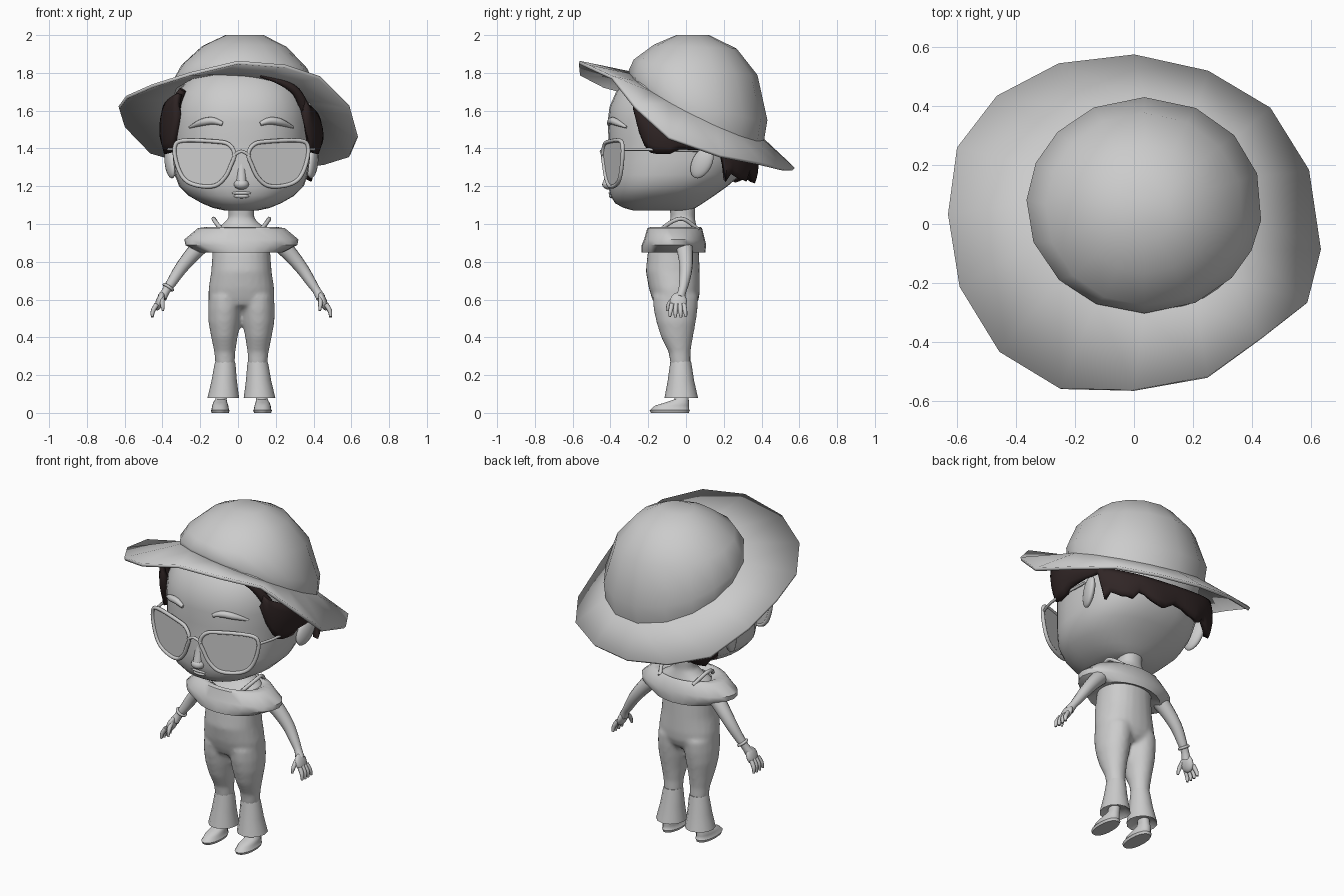
import bpy, bmesh, math, random
from mathutils import Vector

random.seed(4)
if "Cube" in bpy.data.objects:
    bpy.data.objects.remove(bpy.data.objects["Cube"])
CX = 0.018  # the figure stands slightly off the hat's centre


def material(name, rgb):
    m = bpy.data.materials.new(name)
    m.use_nodes = True
    m.diffuse_color = (*rgb, 1)
    m.node_tree.nodes["Principled BSDF"].inputs["Base Color"].default_value = (*rgb, 1)
    return m


GREY = material("light grey", (0.6, 0.6, 0.6))
BROWN = material("dark brown", (0.03, 0.019, 0.019))


def select(*obs):
    bpy.ops.object.select_all(action="DESELECT")
    for ob in obs:
        ob.select_set(True)
    bpy.context.view_layer.objects.active = obs[0]


def finish(ob, mat=GREY, angle=50):
    ob.data.materials.clear()
    ob.data.materials.append(mat)
    select(ob)
    bpy.ops.object.shade_smooth_by_angle(angle=math.radians(angle))
    return ob


def skin(name, rings, mat=GREY, closed=True, cap=(True, True), angle=50, solid=0):
    """Join rows of points into one surface."""
    bm = bmesh.new()
    rows = [[bm.verts.new(p) for p in r] for r in rings]
    n = len(rows[0])
    for a, b in zip(rows, rows[1:]):
        for i in range(n if closed else n - 1):
            j = (i + 1) % n
            bm.faces.new((a[i], a[j], b[j], b[i]))
    for row, on in zip((rows[0], rows[-1]), cap):
        if on:
            bm.faces.new(row)
    bmesh.ops.recalc_face_normals(bm, faces=bm.faces)
    me = bpy.data.meshes.new(name)
    bm.to_mesh(me)
    bm.free()
    ob = bpy.data.objects.new(name, me)
    bpy.context.collection.objects.link(ob)
    if solid:
        mod = ob.modifiers.new("thickness", "SOLIDIFY")
        mod.thickness, mod.offset = solid, 0
    return finish(ob, mat, angle)


def spow(v, e):
    return math.copysign(abs(v) ** e, v)


def loft(name, rows, power=2.0, segs=24, **kw):
    """Rows are z, centre x, front y, back y, half width."""
    rings = []
    for z, cx, f, b, hx in rows:
        ring = []
        for i in range(segs):
            t = math.tau * i / segs
            ring.append((CX + cx + hx * spow(math.cos(t), 2 / power),
                         (f + b) / 2 + (b - f) / 2 * spow(math.sin(t), 2 / power), z))
        rings.append(ring)
    return skin(name, rings, **kw)


def spline(pts, closed=False, steps=4):
    """Catmull-Rom sampling through a few points of any dimension."""
    n, out = len(pts), []
    for i in range(n if closed else n - 1):
        q = [pts[k % n] if closed else pts[min(max(k, 0), n - 1)] for k in range(i - 1, i + 3)]
        for s in range(steps):
            t = s / steps
            out.append([0.5 * (2 * b + (c - a) * t + (2 * a - 5 * b + 4 * c - d) * t * t
                        + (3 * b - a - 3 * c + d) * t ** 3) for a, b, c, d in zip(*q)])
    return out if closed else out + [list(pts[-1])]


def tube(name, pts, closed=False, mat=GREY, res=2):
    """Points are x, y, z, radius."""
    cu = bpy.data.curves.new(name, "CURVE")
    cu.dimensions, cu.bevel_depth, cu.bevel_resolution, cu.use_fill_caps = "3D", 1, res, True
    path = spline(pts, closed)
    sp = cu.splines.new("POLY")
    sp.points.add(len(path) - 1)
    sp.use_cyclic_u = closed
    for p, (x, y, z, r) in zip(sp.points, path):
        p.co, p.radius = (CX + x, y, z, 1), r
    ob = bpy.data.objects.new(name, cu)
    bpy.context.collection.objects.link(ob)
    select(ob)
    bpy.ops.object.convert(target="MESH")
    return finish(bpy.context.view_layer.objects.active, mat)


def ball(name, loc, size, rot=(0, 0, 0)):
    bpy.ops.mesh.primitive_uv_sphere_add(segments=16, ring_count=10, rotation=rot,
                                         location=(CX + loc[0], loc[1], loc[2]))
    ob = bpy.context.object
    ob.name, ob.scale = name, size
    return finish(ob)


# Sun hat: wavy tilted brim running up into a faceted crown
brim = [(-.6, .255, 1.52), (-.465, .43, 1.38), (-.255, .54, 1.32), (0, .57, 1.29),
        (.25, .515, 1.29), (.46, .39, 1.32), (.59, .18, 1.36), (.63, -.09, 1.455),
        (.585, -.27, 1.62), (.43, -.39, 1.775), (.25, -.52, 1.835), (0, -.565, 1.855),
        (-.25, -.56, 1.795), (-.455, -.435, 1.73), (-.59, -.215, 1.67), (-.63, .03, 1.615)]
# front y, back y, half width, front z, back z
crown = [(-.295, .405, .39, 1.79, 1.44), (-.295, .422, .392, 1.81, 1.55),
         (-.27, .37, .328, 1.865, 1.785), (-.165, .262, .22, 1.942, 1.922), (-.05, .12, .1, 1.991, 1.991)]
rings = [brim]
for f, b, hx, zf, zb in crown:
    ring = []
    for x, y, _ in brim:
        t = math.atan2(y, x)
        c, s = math.cos(t), math.sin(t)
        tilt = 0.15 * (zf - zb) * c
        ring.append((.035 + hx * c, (f + b) / 2 + (b - f) / 2 * s,
                     (zf + zb) / 2 - (zf - zb) / 2 * s - tilt))
    rings.append(ring)
skin("sun_hat", rings, cap=(False, True), solid=0.018)

# Head
HEAD_P = 2.3
loft("head", [(1.072, 0, -.28, .02, .09), (1.085, 0, -.33, .05, .15), (1.11, 0, -.375, .09, .21),
              (1.15, 0, -.4, .15, .28), (1.2, 0, -.412, .22, .33), (1.26, 0, -.415, .29, .352),
              (1.34, 0, -.412, .33, .362), (1.45, 0, -.41, .35, .368), (1.54, 0, -.415, .355, .37),
              (1.62, 0, -.405, .355, .362), (1.7, 0, -.37, .33, .335), (1.77, 0, -.31, .27, .28),
              (1.84, 0, -.2, .2, .2)], power=HEAD_P, segs=32)


def face_y(x):
    return -.027 - .388 * (1 - abs(x / .37) ** HEAD_P) ** (1 / HEAD_P)


# Nose and lips
tube("nose_bridge", [(0, -.385, 1.36, .02), (0, -.395, 1.28, .026), (0, -.41, 1.22, .028)])
ball("nose_tip", (0, -.408, 1.21), (.04, .036, .028))
ball("upper_lip", (0, -.396, 1.164), (.055, .014, .01))
ball("lower_lip", (0, -.392, 1.148), (.042, .016, .012))

# Hair: a shell round the sides and back with a ragged lower edge
cols, COUNT = [], 48
for i in range(COUNT + 1):
    t = -2.3 + 4.6 * i / COUNT
    a = abs(t)
    sx, sy = spow(math.sin(t), .77), spow(math.cos(t), .77)
    if a < 1.15:
        low = 1.225 + .045 * (i % 5) / 4 + random.uniform(-.008, .008)
    elif a < 1.7:
        low = 1.4
    else:
        low = 1.375 + .22 * max(0, (a - 1.95) / .35) ** 2
    top = 1.545 - .47 * (.01 + .36 * sy) - .03 * sx
    col = []
    for v in range(6):
        k = v / 5
        swell = .91 + .09 * math.sin(math.pi * min(1, .15 + k * .6))
        col.append((CX + .42 * swell * sx, .37 * swell * sy, low + (max(top, low + .06) - low) * k))
    cols.append(col)
skin("hair", cols, mat=BROWN, closed=False, cap=(False, False), solid=0.03)
tube("hair_fringe", [(.1, -.335, 1.785, .008), (.2, -.32, 1.755, .016), (.29, -.28, 1.7, .024),
                     (.34, -.225, 1.6, .03)], mat=BROWN)
tube("right_temple_hair", [(-.31, -.235, 1.71, .02), (-.345, -.215, 1.64, .03), (-.345, -.21, 1.56, .03)], mat=BROWN)

# Glasses, brows, ears
lens = [(.036, 1.37), (.065, 1.42), (.13, 1.436), (.31, 1.442), (.354, 1.405), (.34, 1.31),
        (.3, 1.235), (.23, 1.203), (.14, 1.203), (.085, 1.25), (.056, 1.31)]
for s, side in ((1, "left"), (-1, "right")):
    edge = [(s * x, -.452 + .33 * x, z, .011) for x, z in lens]
    tube(side + "_lens_frame", edge, closed=True)
    rim = [(CX + x, y, z) for x, y, z, r in spline(edge, True)]
    skin(side + "_lens", [rim, [(x, y + .006, z) for x, y, z in rim]])
    tube(side + "_temple_arm", [(s * .35, -.335, 1.395, .008), (s * .385, -.2, 1.395, .008),
                                (s * .385, .06, 1.39, .008)])
    tube(side + "_eyebrow", [(s * x, face_y(x) - .002, z, r) for x, z, r in
                             ((.1, 1.53, .011), (.15, 1.546, .019), (.21, 1.538, .019), (.275, 1.512, .006))])
    ball(side + "_ear", (s * .376, .085, 1.325), (.027, .055, .09), (-.5, 0, -s * .3))
tube("glasses_bridge", [(-.045, -.44, 1.36, .009), (0, -.448, 1.385, .009), (.045, -.44, 1.36, .009)])

# Body with trouser legs, fused into one soft surface
body = loft("body", [(.545, 0, -.12, .03, .08), (.57, 0, -.165, .055, .15), (.61, 0, -.182, .07, .175),
                     (.66, 0, -.197, .074, .174), (.75, 0, -.213, .072, .16), (.85, 0, -.203, .07, .153),
                     (.93, 0, -.165, .07, .16), (.97, 0, -.12, .062, .15), (.995, 0, -.095, .055, .105),
                     (1.03, 0, -.08, .047, .068), (1.1, 0, -.09, .052, .07)], power=2.2)
legs = [loft("leg", [(.62, s * .083, -.178, .066, .09), (.55, s * .087, -.172, .062, .09),
                     (.48, s * .09, -.157, .052, .085), (.4, s * .09, -.132, .037, .07),
                     (.32, s * .088, -.092, .024, .056), (.25, s * .086, -.082, .024, .051)], segs=20)
        for s in (1, -1)]
select(body, *legs)
bpy.ops.object.join()
fuse = body.modifiers.new("fuse", "REMESH")
fuse.mode, fuse.voxel_size, fuse.use_smooth_shade = "VOXEL", .011, True
soften = body.modifiers.new("soften", "SMOOTH")
soften.factor, soften.iterations = .5, 8

# Off-shoulder ruffle with turned-under hem
loft("ruffle", [(.96, 0, -.15, .06, .14), (.985, 0, -.185, .075, .185), (.978, 0, -.205, .085, .23),
                (.918, 0, -.222, .1, .302), (.888, 0, -.235, .107, .296), (.85, 0, -.235, .102, .22),
                (.87, 0, -.18, .06, .14)], cap=(False, False))

for s, side in ((1, "left"), (-1, "right")):
    tube(side + "_strap", [(s * .1, -.14, .965, .011), (s * .14, -.07, 1.015, .011),
                           (s * .145, -.01, 1.025, .011), (s * .11, .065, .97, .011)])
    # Flared cuff
    loft(side + "_trouser_cuff",
         [(.272, s * .086, -.083, .027, .052), (.255, s * .087, -.085, .03, .056),
          (.17, s * .091, -.097, .043, .067), (.078, s * .096, -.114, .064, .084),
          (.1, s * .096, -.085, .035, .06)], segs=12)
    # Shoe
    loft(side + "_shoe",
         [(0, s * .112, -.185, .015, .045), (.014, s * .112, -.192, .02, .05),
          (.018, s * .112, -.186, .016, .046), (.038, s * .112, -.165, .016, .043),
          (.055, s * .112, -.11, .016, .037), (.072, s * .108, -.06, .014, .03),
          (.14, s * .1, -.055, .012, .028)], segs=20, power=2.2)
    # Arm and hand
    tube(side + "_arm", [(s * .17, -.02, .93, .05), (s * .25, -.005, .85, .042), (s * .32, 0, .765, .034),
                         (s * .37, -.01, .69, .027), (s * .4, -.02, .645, .022), (s * .42, -.032, .61, .026)],
         res=4)
    ball(side + "_palm", (s * .432, -.04, .59), (.021, .045, .05), (0, -s * .35, 0))
    for n, o in enumerate((-.033, -.011, .011, .031)):
        tube(f"{side}_finger_{n + 1}",
             [(s * .448, -.042 + o, .575, .013), (s * .468, -.042 + 1.2 * o, .54, .012),
              (s * .472, -.042 + 1.35 * o, .505 + 4 * o * o, .007)])
    tube(side + "_thumb", [(s * .42, -.06, .61, .013), (s * .418, -.09, .575, .012), (s * .415, -.1, .54, .006)])

# Bracelet on the right wrist
axis = Vector((-.55, -.15, -.82))
bpy.ops.mesh.primitive_torus_add(major_segments=20, minor_segments=8, major_radius=.027, minor_radius=.008,
                                 location=(CX - .387, -.015, .665),
                                 rotation=axis.to_track_quat("Z", "Y").to_euler())
bpy.context.object.name = "bracelet"
finish(bpy.context.object)
